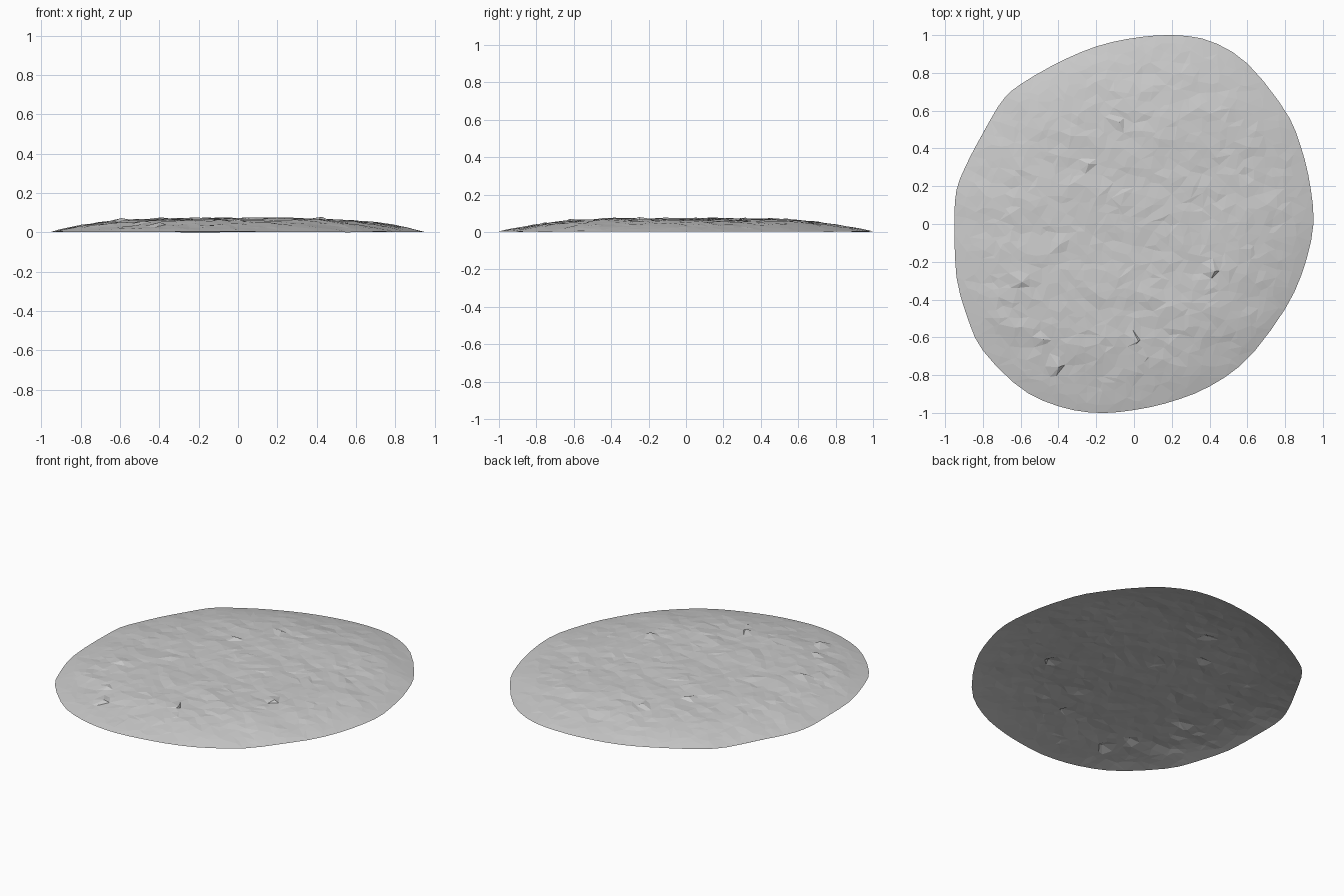
import bpy
import bmesh
import math
import random
from mathutils import Vector, noise, geometry

if "Cube" in bpy.data.objects:
    bpy.data.objects.remove(bpy.data.objects["Cube"], do_unlink=True)

random.seed(4)
SPACING = 0.05
RIM_STEPS = 5

# Irregular round outline, counter-clockwise
OUTLINE = [(0.95, 0), (0.93, 0.22), (0.88, 0.42), (0.8, 0.6), (0.6, 0.85), (0.4, 0.97),
           (0.2, 1), (0, 0.985), (-0.2, 0.94), (-0.4, 0.855), (-0.6, 0.74), (-0.7, 0.65),
           (-0.8, 0.48), (-0.88, 0.33), (-0.94, 0.18), (-0.95, 0), (-0.94, -0.28),
           (-0.88, -0.5), (-0.8, -0.67), (-0.6, -0.87), (-0.4, -0.965), (-0.2, -1),
           (0, -0.985), (0.2, -0.94), (0.4, -0.86), (0.6, -0.715), (0.8, -0.45), (0.9, -0.23)]


def smooth_loop(points, steps):
    """Closed Catmull-Rom curve through the points."""
    loop = []
    n = len(points)
    for i in range(n):
        a, b, c, d = (Vector(points[(i + k) % n]) for k in (-1, 0, 1, 2))
        for s in range(steps):
            t = s / steps
            loop.append(0.5 * (2 * b + (c - a) * t + (2 * a - 5 * b + 4 * c - d) * t**2
                               + (3 * b - a - 3 * c + d) * t**3))
    return loop


rim = smooth_loop(OUTLINE, RIM_STEPS)
rim_polar = sorted((math.atan2(p.y, p.x), p.length) for p in rim)


def reach(p):
    """Distance from the centre as a fraction of the rim distance."""
    angle = math.atan2(p.y, p.x)
    return p.length / min(rim_polar, key=lambda q: abs(q[0] - angle))[1]


def height(p, t):
    """Flat-topped dome with creases drawn out across the sheet."""
    dome = 0.008 + 0.069 * (1 - t**3.8)
    u = p.x + 0.3 * p.y
    v = p.y + 0.25 * p.x
    broad = noise.noise(Vector((u * 2, v * 4, 3)))
    fine = noise.noise(Vector((u * 5, v * 12, 8)))
    fade = min(1, (1 - t) * 5)
    return dome + 0.004 * broad + fade * (0.006 * fine + 0.004 * broad + random.uniform(-0.0025, 0.0025))


# Scatter points inside the rim on a jittered grid, then triangulate
points = list(rim[::2])
count = int(1 / SPACING)
for i in range(-count, count + 1):
    for j in range(-count, count + 1):
        p = Vector((i + random.uniform(-0.42, 0.42), j + random.uniform(-0.42, 0.42))) * SPACING
        if reach(p) < 0.965:
            points.append(p)
verts, _, faces, *_ = geometry.delaunay_2d_cdt(points, [], [], 0, 0.0001)

# Wrinkled open sheet
bm = bmesh.new()
bverts = []
for p in verts:
    bverts.append(bm.verts.new((p.x, p.y, height(p, reach(p)))))
for f in faces:
    bm.faces.new([bverts[k] for k in f])
bmesh.ops.recalc_face_normals(bm, faces=bm.faces)
if sum(f.normal.z for f in bm.faces) < 0:
    bmesh.ops.reverse_faces(bm, faces=bm.faces)

# Small pinched folds
for x, y in [(-0.12, 0.53), (-0.28, 0.32), (-0.41, -0.08), (-0.6, -0.3),
             (-0.51, -0.62), (0.39, -0.26), (0.02, -0.62), (-0.39, -0.77)]:
    near = min(bverts, key=lambda v: (v.co.xy - Vector((x, y))).length)
    near.co.z += 0.012
    near.co.x += 0.015

lowest = min(v.co.z for v in bverts)
bmesh.ops.translate(bm, verts=bm.verts, vec=(0, 0, -lowest))

mesh = bpy.data.meshes.new("wrinkled_sheet")
bm.to_mesh(mesh)
bm.free()
sheet = bpy.data.objects.new("wrinkled_sheet", mesh)
bpy.context.collection.objects.link(sheet)

# Plain light grey
grey = bpy.data.materials.new("light_grey")
grey.use_nodes = True
colour = (0.6, 0.6, 0.6, 1)
grey.diffuse_color = colour
grey.node_tree.nodes["Principled BSDF"].inputs["Base Color"].default_value = colour
mesh.materials.append(grey)
